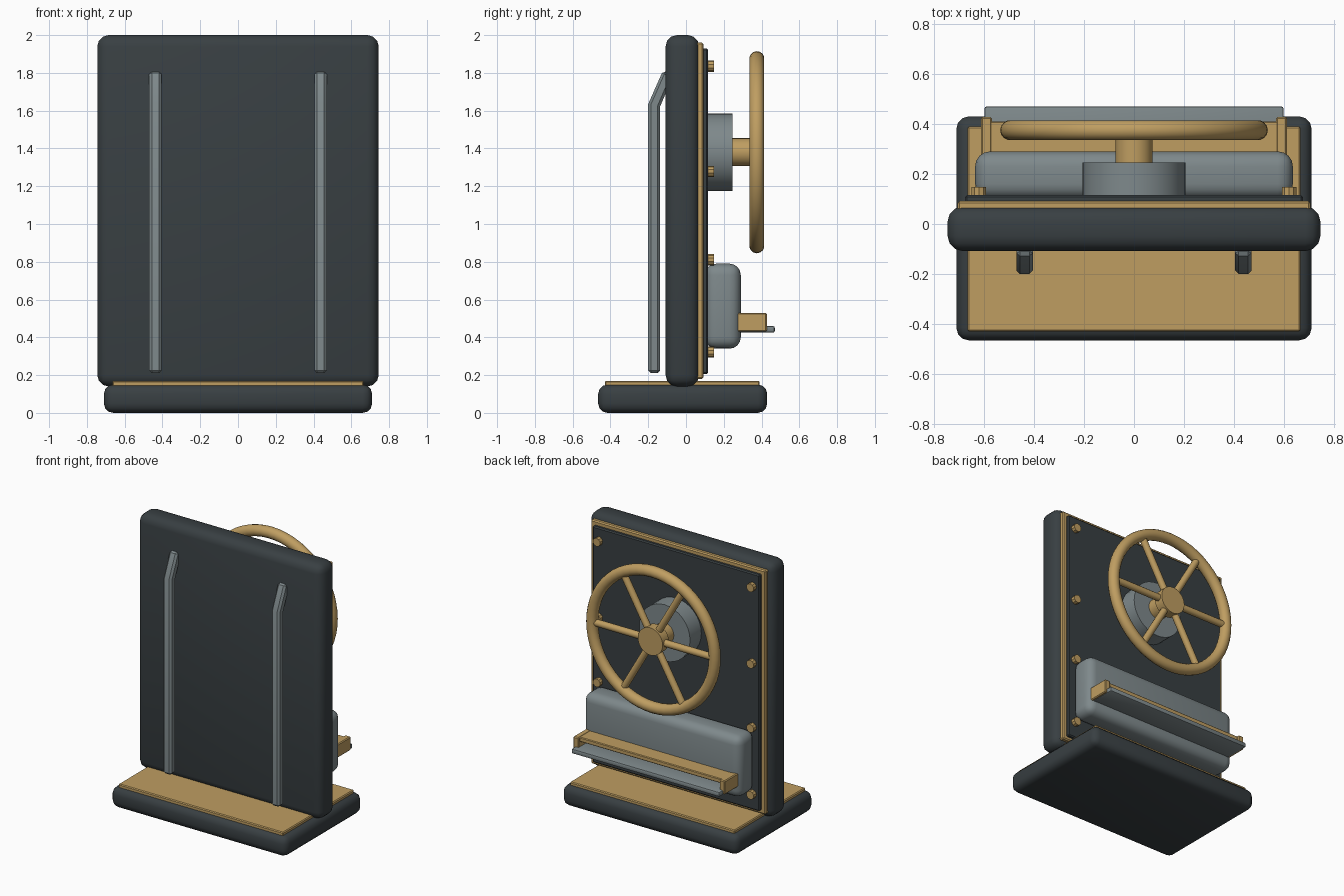
import bpy, bmesh, math
from mathutils import Vector

if "Cube" in bpy.data.objects:
    bpy.data.objects.remove(bpy.data.objects["Cube"])


def material(name, rgb):
    m = bpy.data.materials.new(name)
    m.diffuse_color = (*rgb, 1)
    m.use_nodes = True
    m.node_tree.nodes["Principled BSDF"].inputs["Base Color"].default_value = m.diffuse_color
    return m


DARK = material("dark_metal", (0.04, 0.05, 0.055))
GOLD = material("brass", (0.52, 0.34, 0.12))
GREY = material("steel", (0.21, 0.25, 0.26))


def finish(ob, name, mat, bevel=0, seg=3):
    ob.name = name
    ob.data.materials.append(mat)
    if bevel:
        b = ob.modifiers.new("bevel", 'BEVEL')
        b.width, b.segments, b.limit_method = bevel, seg, 'ANGLE'
    bpy.ops.object.select_all(action='DESELECT')
    ob.select_set(True)
    bpy.context.view_layer.objects.active = ob
    if bevel:
        bpy.ops.object.modifier_apply(modifier="bevel")
    bpy.ops.object.shade_smooth_by_angle(angle=math.radians(35))
    return ob


def box(name, x, y, z, mat, bevel=0, seg=3):
    """Box from (min, max) pairs on each axis."""
    lo, hi = Vector((x[0], y[0], z[0])), Vector((x[1], y[1], z[1]))
    bpy.ops.mesh.primitive_cube_add(size=1, location=(lo + hi) / 2)
    ob = bpy.context.object
    ob.scale = hi - lo
    bpy.ops.object.transform_apply(location=False, rotation=False, scale=True)
    return finish(ob, name, mat, bevel, seg)


def rod(name, a, b, r, mat, sides=32, bevel=0):
    a, b = Vector(a), Vector(b)
    bpy.ops.mesh.primitive_cylinder_add(vertices=sides, radius=r, depth=(b - a).length,
                                        location=(a + b) / 2)
    ob = bpy.context.object
    ob.rotation_euler = (b - a).to_track_quat('Z', 'Y').to_euler()
    return finish(ob, name, mat, bevel, 2)


# Base and upright door slab
box("base", (-.71, .71), (-.465, .43), (0, .15), DARK, .05)
box("base_plate", (-.665, .665), (-.43, .39), (.14, .17), GOLD, .006, 1)
box("door_slab", (-.745, .745), (-.108, .07), (.14, 2), DARK, .06)
box("brass_panel", (-.705, .705), (.05, .092), (.18, 1.96), GOLD, .008, 1)
box("back_panel", (-.675, .675), (.08, .116), (.205, 1.93), DARK, .008, 1)

# Panel bolts
for s in (-1, 1):
    for z in (1.836, 1.278, .81, .322):
        rod("bolt", (s * .62, .1, z), (s * .62, .147, z), .03, GOLD, 10)

# Handwheel with hub and six spokes
C = 1.38
rod("wheel_housing", (0, .1, C), (0, .246, C), .205, GREY)
rod("wheel_shaft", (0, .22, C), (0, .37, C), .074, GOLD)
rod("wheel_hub", (0, .34, C), (0, .412, C), .1, GOLD)
bpy.ops.mesh.primitive_torus_add(major_radius=.495, minor_radius=.04, major_segments=56,
                                 minor_segments=14, location=(0, .375, C),
                                 rotation=(math.pi / 2, 0, 0))
finish(bpy.context.object, "wheel_rim", GOLD)
for i in range(6):
    t = i * math.pi / 3
    rod("spoke", (0, .375, C), (.49 * math.cos(t), .375, C + .49 * math.sin(t)), .025, GOLD, 12)

# Lower housing with ledge
box("lower_housing", (-.635, .635), (.1, .29), (.34, .79), GREY, .06, 4)
box("ledge_bar", (-.6, .6), (.26, .41), (.495, .528), GOLD, .005, 1)
box("ledge_flap", (-.598, .598), (.27, .47), (.425, .46), GREY, .01, 2)
for s in (-1, 1):
    box("ledge_bracket", (s * .59 - .022, s * .59 + .022), (.27, .428), (.43, .53), GOLD, .006, 1)


# Bent front rails: side profile extruded across x
PROFILE = [(-.2, .21), (-.2, 1.635), (-.122, 1.812), (-.066, 1.787), (-.138, 1.62), (-.138, .21)]
for s in (-1, 1):
    bm = bmesh.new()
    f = bm.faces.new([bm.verts.new((s * .437 - .033, y, z)) for y, z in PROFILE])
    ext = bmesh.ops.extrude_face_region(bm, geom=[f])
    bmesh.ops.translate(bm, vec=(.066, 0, 0),
                        verts=[v for v in ext["geom"] if isinstance(v, bmesh.types.BMVert)])
    bmesh.ops.recalc_face_normals(bm, faces=bm.faces)
    me = bpy.data.meshes.new("front_rail")
    bm.to_mesh(me)
    bm.free()
    ob = bpy.data.objects.new("front_rail", me)
    bpy.context.collection.objects.link(ob)
    finish(ob, "front_rail", GREY, .014, 1)
